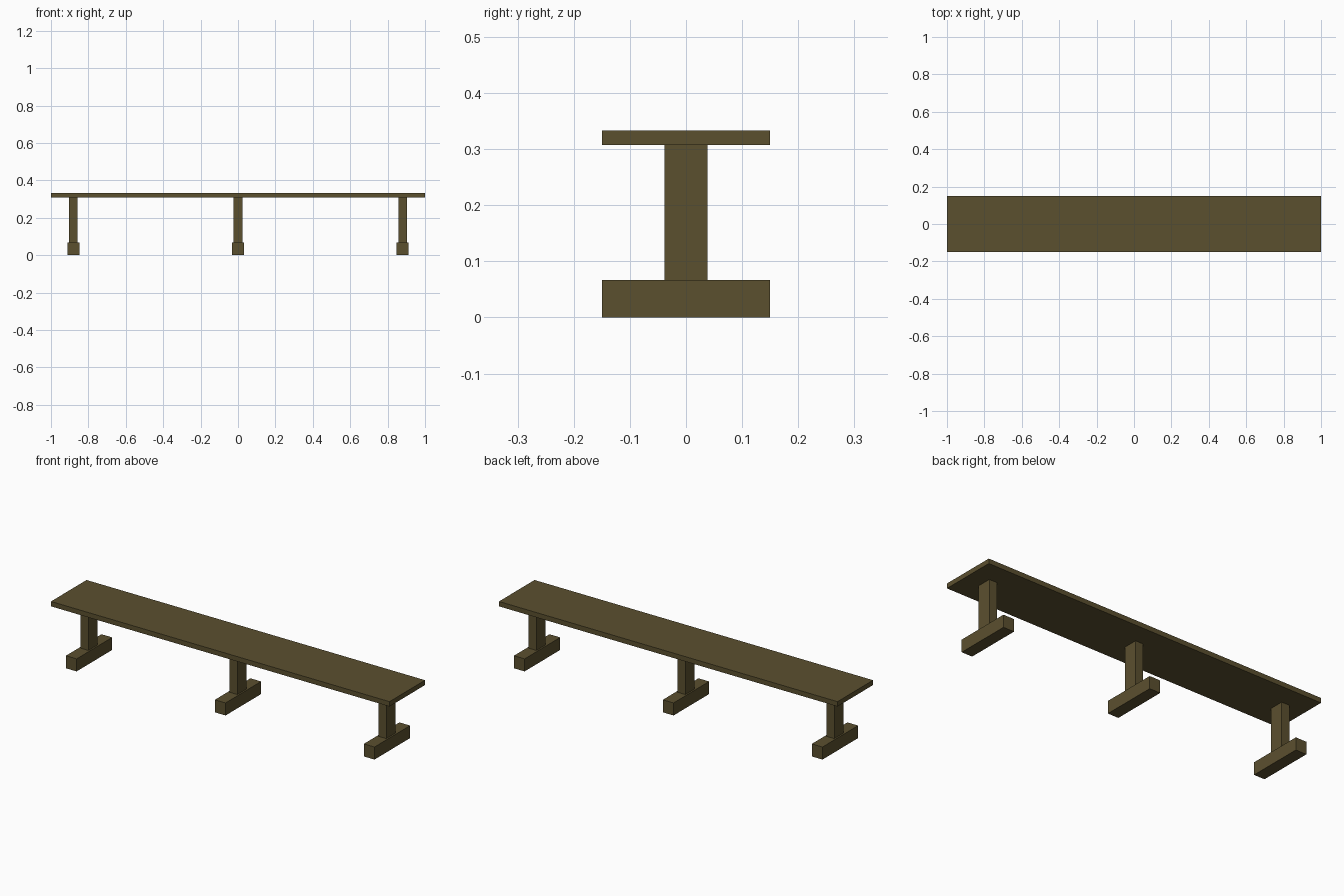
import bpy

cube = bpy.data.objects.get("Cube")
if cube:
    bpy.data.objects.remove(cube, do_unlink=True)

# Single dark olive-brown wood colour
wood = bpy.data.materials.new("dark_wood")
wood.use_nodes = True
colour = (0.105, 0.08, 0.028, 1)
wood.diffuse_color = colour
wood.node_tree.nodes["Principled BSDF"].inputs["Base Color"].default_value = colour


def box(name, x, width, depth, bottom, top):
    """Box centred on y = 0, spanning bottom to top."""
    bpy.ops.mesh.primitive_cube_add(size=1, location=(x, 0, (bottom + top) / 2))
    part = bpy.context.object
    part.name = name
    part.scale = (width, depth, top - bottom)
    bpy.ops.object.transform_apply(location=False, rotation=False, scale=True)
    part.data.materials.append(wood)
    return part


FOOT_TOP, SEAT_BOTTOM, SEAT_TOP = 0.067, 0.307, 0.333
DEPTH = 0.3

# Seat plank
box("seat", 0, 2, DEPTH, SEAT_BOTTOM, SEAT_TOP)

# Three pedestal supports: a post on a crosswise foot
for side, x in (("right", -0.88), ("middle", 0), ("left", 0.88)):
    box(side + "_foot", x, 0.063, DEPTH, 0, FOOT_TOP)
    box(side + "_post", x, 0.046, 0.077, FOOT_TOP, SEAT_BOTTOM)
